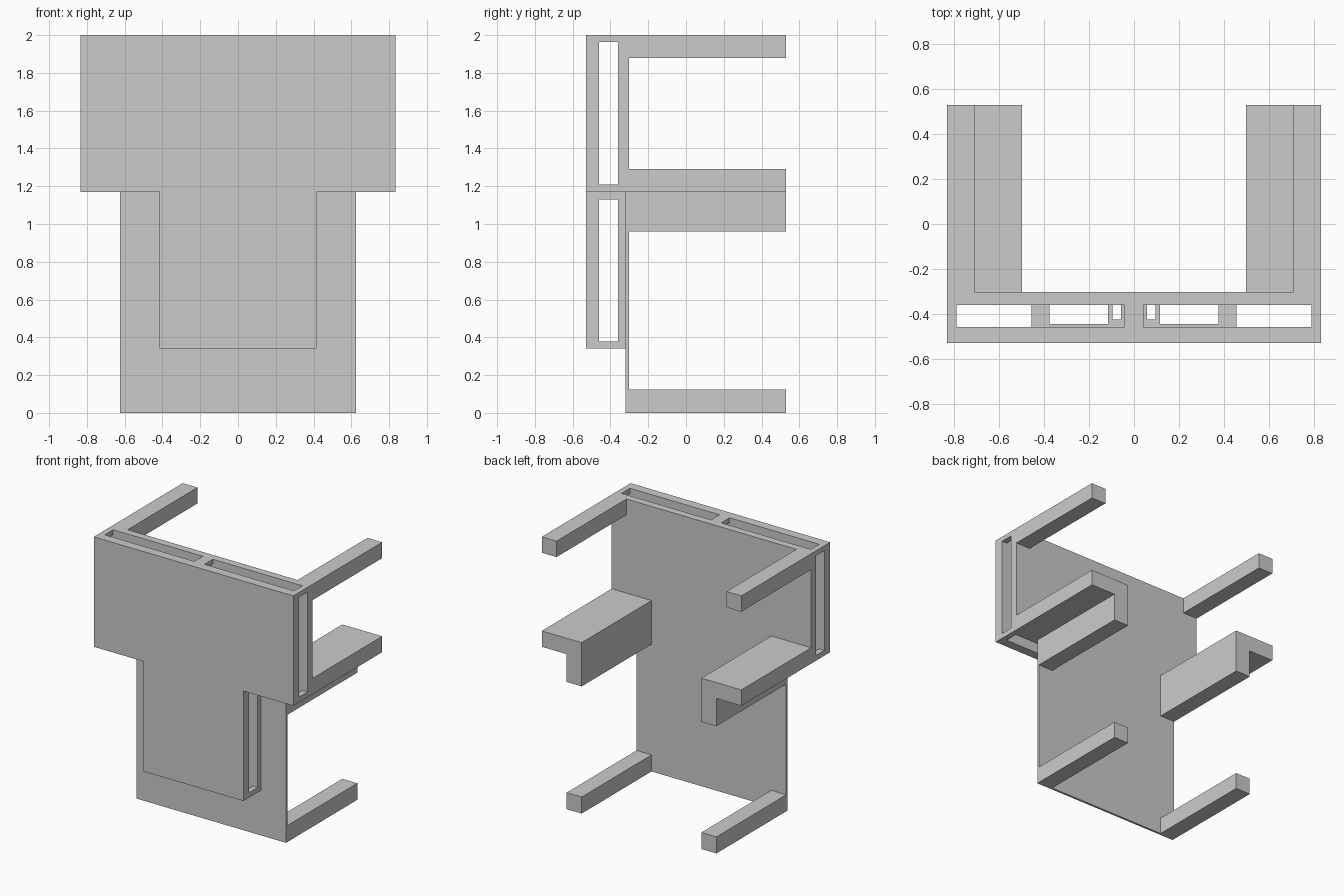
import bpy, bmesh
from mathutils import Matrix, Vector

if "Cube" in bpy.data.objects:
    bpy.data.objects.remove(bpy.data.objects["Cube"])


def box(name, x, y, z):
    """Axis-aligned box from (min, max) ranges."""
    lo, hi = Vector((x[0], y[0], z[0])), Vector((x[1], y[1], z[1]))
    bm = bmesh.new()
    bmesh.ops.create_cube(bm, size=1, matrix=Matrix.Translation((lo + hi) / 2)
                          @ Matrix.Diagonal((*(hi - lo), 1)))
    me = bpy.data.meshes.new(name)
    bm.to_mesh(me)
    bm.free()
    ob = bpy.data.objects.new(name, me)
    bpy.context.collection.objects.link(ob)
    return ob


def cut(target, x, y, z, mirror=True):
    """Boolean a box opening, optionally on both sides of x = 0."""
    for s in ((1, -1) if mirror else (1,)):
        cutter = box("cutter", sorted((s * x[0], s * x[1])), y, z)
        cutter.hide_render = True
        mod = target.modifiers.new("opening", 'BOOLEAN')
        mod.operation, mod.solver, mod.object = 'DIFFERENCE', 'EXACT', cutter
        bpy.context.view_layer.objects.active = target
        bpy.ops.object.modifier_apply(modifier=mod.name)
        bpy.data.objects.remove(cutter)


def profile_bar(name, pts, y):
    """Extrude an x-z profile along y and mirror it to the other side."""
    bm = bmesh.new()
    face = bm.faces.new([bm.verts.new((px, y[0], pz)) for px, pz in pts])
    res = bmesh.ops.extrude_face_region(bm, geom=[face])
    verts = [v for v in res["geom"] if isinstance(v, bmesh.types.BMVert)]
    bmesh.ops.translate(bm, verts=verts, vec=(0, y[1] - y[0], 0))
    bmesh.ops.recalc_face_normals(bm, faces=bm.faces)
    me = bpy.data.meshes.new(name)
    bm.to_mesh(me)
    bm.free()
    ob = bpy.data.objects.new(name, me)
    bpy.context.collection.objects.link(ob)
    ob.modifiers.new("mirror", 'MIRROR')


FRONT, BACK, END = -0.53, -0.303, 0.53
SLOT = (-0.46, -0.36)
SMALL = (-0.425, -0.36)
MID = (-0.445, -0.36)

# Wide hollow upper panel, open at the sides, top and bottom
upper = box("upper_panel", (-0.833, 0.833), (FRONT, BACK), (1.17, 2))
cut(upper, (-1, 1), SLOT, (1.21, 1.963), mirror=False)
cut(upper, (0.042, 0.79), SLOT, (1.9, 2.1))
cut(upper, (0.457, 0.79), SLOT, (1.1, 1.3))

# Narrow hollow lower panel
lower = box("lower_panel", (-0.416, 0.416), (FRONT, -0.32), (0.34, 1.17))
cut(lower, (-1, 1), SLOT, (0.377, 1.13), mirror=False)

# Small openings through the walls between and below the panels
for panel, z in ((upper, (1.1, 1.3)), (lower, (1.05, 1.25)), (lower, (0.25, 0.45))):
    cut(panel, (0.058, 0.095), SMALL, z)
    cut(panel, (0.115, 0.377), MID, z)

# Thin backing sheet
box("back_sheet", (-0.625, 0.625), (-0.32, BACK), (0, 1.17))

# Arms reaching backwards
Y = (BACK, END)
profile_bar("top_arms", [(0.71, 1.88), (0.833, 1.88), (0.833, 2), (0.71, 2)], Y)
profile_bar("middle_arms", [(0.5, 0.96), (0.625, 0.96), (0.625, 1.17),
                            (0.833, 1.17), (0.833, 1.29), (0.5, 1.29)], Y)
profile_bar("bottom_arms", [(0.5, 0), (0.625, 0), (0.625, 0.125), (0.5, 0.125)], Y)
